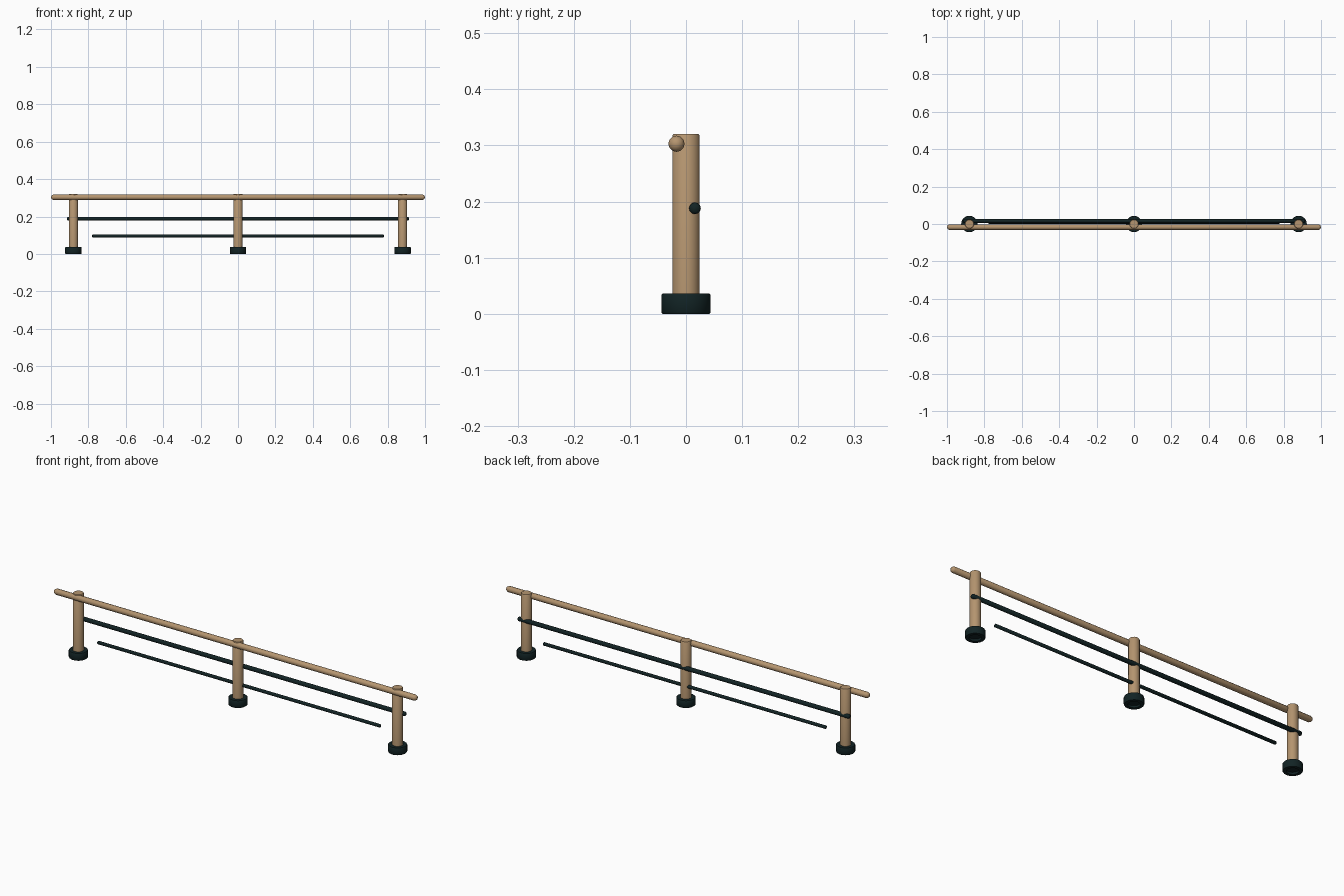
import bpy, math
from mathutils import Matrix

if "Cube" in bpy.data.objects:
    bpy.data.objects.remove(bpy.data.objects["Cube"], do_unlink=True)


def material(name, color):
    m = bpy.data.materials.new(name)
    m.use_nodes = True
    m.diffuse_color = (*color, 1)
    bsdf = m.node_tree.nodes["Principled BSDF"]
    bsdf.inputs["Base Color"].default_value = (*color, 1)
    bsdf.inputs["Roughness"].default_value = 0.8
    return m


wood = material("tan wood", (0.46, 0.30, 0.16))
dark = material("dark green metal", (0.006, 0.017, 0.018))


def lathe(name, profile, mat, location, sides=16, along_x=False, angle=35):
    """Spin a (radius, height) profile about its axis; zero radius closes an end."""
    verts, faces, rings = [], [], []
    for r, h in profile:
        n = sides if r > 0 else 1
        rings.append(range(len(verts), len(verts) + n))
        for i in range(n):
            a = math.tau * i / sides
            verts.append((r * math.cos(a), r * math.sin(a), h))
    for low, high in zip(rings, rings[1:]):
        for i in range(sides):
            j = (i + 1) % sides
            quad = [low[i % len(low)], low[j % len(low)],
                    high[j % len(high)], high[i % len(high)]]
            faces.append(list(dict.fromkeys(quad)))
    mesh = bpy.data.meshes.new(name)
    mesh.from_pydata(verts, [], faces)
    if along_x:
        mesh.transform(Matrix.Rotation(math.pi / 2, 4, "Y"))
    mesh.materials.append(mat)
    ob = bpy.data.objects.new(name, mesh)
    ob.location = location
    bpy.context.collection.objects.link(ob)
    bpy.ops.object.select_all(action="DESELECT")
    bpy.context.view_layer.objects.active = ob
    ob.select_set(True)
    bpy.ops.object.shade_smooth_by_angle(angle=math.radians(angle))
    return ob


def rod(name, half, radius, mat, y, z, tip, sides=12):
    """Horizontal bar with rounded ends of length tip."""
    end = [(0, half), (radius * 0.7, half - tip * 0.3), (radius, half - tip)]
    profile = [(r, -h) for r, h in end] + end[::-1]
    return lathe(name, profile, mat, (0, y, z), sides, True, 50)


# Posts standing in socket feet
for side, x in (("right", -0.88), ("middle", 0), ("left", 0.88)):
    lathe(side + "_post",
          [(0, 0.012), (0.0245, 0.012), (0.0245, 0.317), (0.0225, 0.32), (0, 0.32)],
          wood, (x, 0, 0), 20)
    lathe(side + "_foot",
          [(0, 0.01), (0.027, 0.01), (0.027, 0), (0.042, 0), (0.044, 0.003),
           (0.044, 0.033), (0.042, 0.036), (0, 0.036)],
          dark, (x, 0, 0), 20)

# Wooden handrail and the two metal rails
rod("top_rail", 1.0, 0.0145, wood, -0.017, 0.303, 0.012)
rod("middle_rail", 0.915, 0.0105, dark, 0.016, 0.188, 0.006)
rod("lower_rail", 0.78, 0.008, dark, 0.009, 0.096, 0.003)
